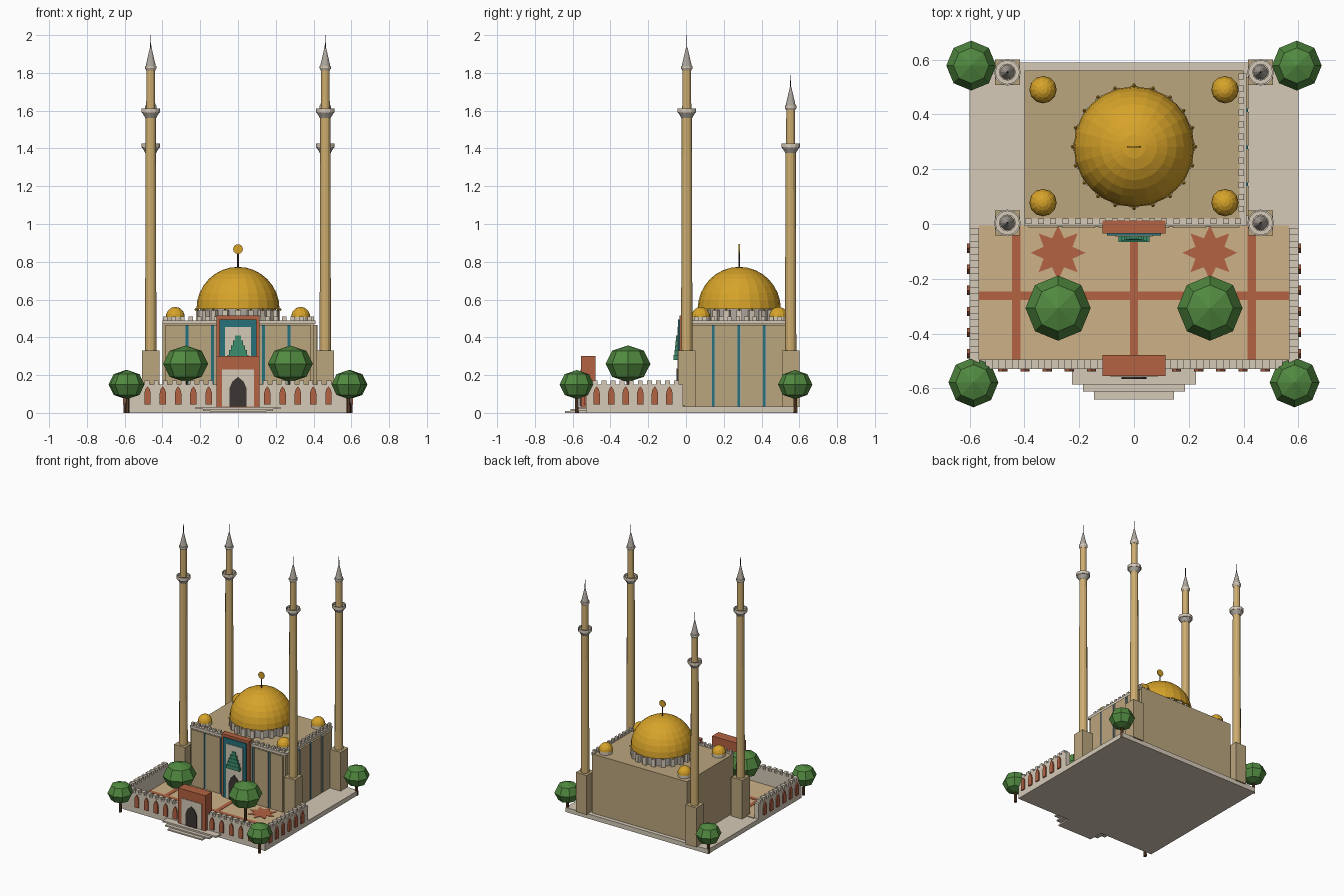
import bpy, bmesh
from math import sin, cos, pi
from mathutils import Vector

if "Cube" in bpy.data.objects:
    bpy.data.objects.remove(bpy.data.objects["Cube"])

def material(name, r, g, b):
    m = bpy.data.materials.new(name)
    m.diffuse_color = [(c / 255) ** 2.2 for c in (r, g, b)] + [1]
    m.use_nodes = True
    m.node_tree.nodes["Principled BSDF"].inputs["Base Color"].default_value = m.diffuse_color
    return m

STONE = material("pale_stone", 212, 200, 182)
TAN = material("tan_wall", 186, 164, 124)
SAND = material("sandstone", 205, 172, 112)
FLOOR = material("court_floor", 204, 176, 134)
RED = material("terracotta", 178, 98, 68)
TEAL = material("teal_tile", 42, 112, 122)
GREEN = material("green_tile", 62, 140, 108)
GOLD = material("gold", 214, 162, 46)
GREY = material("grey_stone", 172, 166, 156)
DARK = material("dark_opening", 62, 56, 54)
LEAF = material("leaf", 82, 136, 66)
BARK = material("bark", 92, 64, 44)

def finish(name, bm, mat):
    bmesh.ops.recalc_face_normals(bm, faces=bm.faces[:])
    me = bpy.data.meshes.new(name)
    bm.to_mesh(me)
    bm.free()
    me.materials.append(mat)
    ob = bpy.data.objects.new(name, me)
    bpy.context.collection.objects.link(ob)
    return ob

def boxes(name, mat, *ranges):
    """Each range is x0, x1, y0, y1, z0, z1."""
    bm = bmesh.new()
    for x0, x1, y0, y1, z0, z1 in ranges:
        vs = bmesh.ops.create_cube(bm, size=1)["verts"]
        for v in vs:
            v.co = Vector(((x0 + x1) / 2 + v.co.x * (x1 - x0),
                           (y0 + y1) / 2 + v.co.y * (y1 - y0),
                           (z0 + z1) / 2 + v.co.z * (z1 - z0)))
    return finish(name, bm, mat)

def lathe(name, mat, profile, n, x, y):
    bm = bmesh.new()
    vs = [bm.verts.new((x + r, y, z)) for r, z in profile]
    es = [bm.edges.new(p) for p in zip(vs, vs[1:])]
    bmesh.ops.spin(bm, geom=vs + es, cent=(x, y, 0), axis=(0, 0, 1), angle=2 * pi, steps=n)
    bmesh.ops.remove_doubles(bm, verts=bm.verts[:], dist=1e-4)
    return finish(name, bm, mat)

def plates(name, mat, outline, places, u, v, push):
    """Extrude a flat outline (in directions u, v) by push, at several places."""
    bm = bmesh.new()
    for p in places:
        f = bm.faces.new([bm.verts.new(Vector(p) + a * Vector(u) + b * Vector(v)) for a, b in outline])
        ext = bmesh.ops.extrude_face_region(bm, geom=[f], use_keep_orig=True)["geom"]
        bmesh.ops.translate(bm, vec=push, verts=[g for g in ext if isinstance(g, bmesh.types.BMVert)])
    return finish(name, bm, mat)

def arch(w, h):
    return [(-w, 0), (w, 0), (w, h * .62), (w * .65, h * .85), (0, h), (-w * .65, h * .85), (-w, h * .62)]

X, Y, Z = (1, 0, 0), (0, 1, 0), (0, 0, 1)

# Platform and entrance steps
boxes("platform", STONE, (-.6, .6, -.53, .59, 0, .035))
boxes("entrance_steps", STONE, (-.226, .226, -.585, -.52, .02, .032),
      (-.186, .186, -.612, -.52, .01, .02), (-.146, .146, -.64, -.52, 0, .01))

# Courtyard paving
boxes("court_floor", FLOOR, (-.565, .565, -.5, -.005, .03, .04))
boxes("paving_bands", RED, (-.565, .565, -.277, -.247, .03, .043),
      *[(x - .015, x + .015, -.5, -.005, .03, .0425) for x in (-.43, 0, .43)])
star = [((.1 if i % 2 == 0 else .057) * cos(i * pi / 8), (.1 if i % 2 == 0 else .057) * sin(i * pi / 8))
        for i in range(16)]
plates("paving_stars", RED, star, [(s * .277, -.105, .035) for s in (-1, 1)], X, Y, (0, 0, .008))

# Courtyard walls, merlons and arched niches
front_niche, front_merlon, side_merlon, side_niche = [], [], [], []
for s in (-1, 1):
    x0, x1 = sorted((s * .565, s * .6))
    a, b = sorted((s * .11, s * .6))
    boxes("court_side_wall", STONE, (x0, x1, -.53, -.015, .03, .15))
    boxes("court_front_wall", STONE, (a, b, -.53, -.495, .03, .15))
    for i in range(10):
        c = s * (.145 + i * .048)
        front_merlon.append((c - .013, c + .013, -.53, -.495, .15, .172))
        c = -.05 - i * .048
        side_merlon.append((x0, x1, c - .013, c + .013, .15, .172))
    front_niche += [(s * (.155 + i * .081), -.525, .045) for i in range(5)]
    plates("side_niches_" + ("right" if s > 0 else "left"), RED, arch(.017, .095),
           [(s * .595, -.088 - i * .077, .045) for i in range(6)], Y, Z, (s * .014, 0, 0))
boxes("court_front_merlons", STONE, *front_merlon)
boxes("court_side_merlons", STONE, *side_merlon)
plates("front_niches", RED, arch(.017, .095), front_niche, X, Z, (0, -.014, 0))

# Entrance gate
boxes("gate_block", RED, (-.115, .115, -.555, -.478, .03, .3))
boxes("gate_panel", STONE, (-.085, .085, -.559, -.55, .035, .23))
plates("gate_door", DARK, arch(.045, .155), [(0, -.555, .035)], X, Z, (0, -.01, 0))

# Prayer hall with facade bays on the front and right
boxes("hall_body", TAN, (-.4, .4, 0, .56, .03, .485))
front_x = [-.395, -.27, -.135, .135, .27, .395]
right_y = [.02, .145, .28, .415, .545]
panels, strips, trims = [], [], []
for a, b in zip(front_x, front_x[1:]):
    panels.append((a + .01, b - .01, -.012, .01, .03, .465))
for a, b in zip(right_y, right_y[1:]):
    panels.append((.39, .418, a + .01, b - .01, .03, .465))
for x in front_x[1:-1]:
    strips.append((x - .007, x + .007, -.01, .005, .03, .465))
    trims += [(x + s * .009 - .002, x + s * .009 + .002, -.014, .005, .03, .465) for s in (-1, 1)]
for y in right_y[1:-1]:
    strips.append((.395, .416, y - .007, y + .007, .03, .465))
    trims += [(.395, .42, y + s * .009 - .002, y + s * .009 + .002, .03, .465) for s in (-1, 1)]
boxes("facade_panels", TAN, *panels)
boxes("facade_tile_strips", TEAL, *strips)
boxes("facade_trims", GREY, *trims)
boxes("hall_parapet", STONE, (-.4, .41, -.008, .02, .47, .49), (.385, .41, .0, .55, .47, .49))
boxes("hall_merlons", STONE,
      *[(-.385 + i * .045 - .011, -.385 + i * .045 + .011, .0, .02, .485, .51) for i in range(18)],
      *[(.382, .402, .055 + i * .044 - .011, .055 + i * .044 + .011, .485, .51) for i in range(12)])

# Main portal with stepped tile hood
boxes("portal_frame", RED, (-.115, .115, -.034, .012, .03, .515))
boxes("portal_tile_frame", TEAL, (-.098, .098, -.042, -.03, .035, .495))
boxes("portal_panel", STONE, (-.07, .07, -.046, -.03, .035, .455))
boxes("portal_hood", GREEN, *[(-w, w, -.065 + i * .003, -.03, .28 + i * .026, .306 + i * .026)
                              for i, w in enumerate((.056, .047, .037, .027, .017))])
plates("portal_door", DARK, arch(.045, .2), [(0, -.042, .035)], X, Z, (0, -.008, 0))

# Main dome, drum and finial
def dome_profile(r, h, z, k):
    return [(r * cos(i * pi / 2 / k), z + h * sin(i * pi / 2 / k)) for i in range(k)] + [(0, z + h)]

CY = .282
lathe("dome_drum", GREY, [(0, .48), (.2, .48), (.2, .555), (0, .555)], 24, 0, CY)
ribs = [(.212 * cos(a), CY + .212 * sin(a)) for a in [2 * pi * i / 20 for i in range(20)]]
for i, (x, y) in enumerate(ribs):
    a = 2 * pi * i / 20
    radial, tangent = (cos(a), sin(a), 0), (-sin(a), cos(a), 0)
    plates("drum_rib", STONE, [(-.018, -.015), (.01, -.015), (.01, .015), (-.018, .015)],
           [(x, y, .485)], radial, tangent, (0, 0, .06))
    lathe("rib_cap", GOLD, [(0, .54), (.007, .547), (0, .555)], 6, x + .012 * cos(a), y + .012 * sin(a))
lathe("main_dome", GOLD, [(0, .55)] + dome_profile(.22, .223, .55, 8), 24, 0, CY)
lathe("finial_pole", DARK, [(0, .765), (.004, .765), (.004, .845), (0, .845)], 6, 0, CY)
plates("finial_disc", GOLD, [(.026 * cos(i * pi / 8), .026 * sin(i * pi / 8)) for i in range(16)],
       [(0, CY + .003, .867)], X, Z, (0, -.006, 0))

# Corner domes
for x in (-.332, .332):
    for y in (.078, .49):
        lathe("corner_drum", STONE, [(0, .48), (.047, .48), (.047, .512), (0, .512)], 12, x, y)
        lathe("corner_dome", GOLD, [(0, .508)] + dome_profile(.05, .053, .508, 5), 12, x, y)

# Minarets: b is balcony height, t is spire base, top is the tip
for x in (-.462, .462):
    for y, b, t, top in ((.004, 1.56, 1.825, 2.0), (.554, 1.375, 1.615, 1.79)):
        boxes("minaret_pedestal", TAN, (x - .046, x + .046, y - .046, y + .046, .03, .33))
        lathe("minaret_shaft", SAND, [(0, .3), (.03, .3), (.027, b + .02), (.024, b + .03), (.023, t), (0, t)], 12, x, y)
        lathe("minaret_balcony", GREY, [(0, b), (.028, b), (.036, b + .014), (.046, b + .03), (0, b + .03)], 12, x, y)
        lathe("balcony_rail", STONE, [(.023, b + .029), (.049, b + .029), (.049, b + .052), (.043, b + .052),
                                      (.043, b + .036), (.023, b + .036)], 12, x, y)
        lathe("minaret_collar", STONE, [(0, t - .012), (.024, t - .012), (.031, t), (.031, t + .012), (0, t + .012)], 12, x, y)
        lathe("minaret_spire", GREY, [(0, t + .01), (.027, t + .01), (.004, t + .11), (0, t + .112)], 12, x, y)
        lathe("spire_needle", DARK, [(0, t + .1), (.003, t + .1), (.002, top), (0, top)], 6, x, y)

# Trees: x, y, base, crown centre, radius, half height
for x, y, base, zc, r, h in ((.586, -.578, 0, .15, .091, .077), (.594, .578, 0, .15, .091, .077),
                             (.277, -.307, .035, .26, .119, .097)):
    for s in (-1, 1):
        lathe("tree_trunk", BARK, [(0, base), (.012, base), (.009, zc), (0, zc)], 6, s * x, y)
        lathe("tree_crown", LEAF, [(0, zc - h), (r * .71, zc - h * .71), (r, zc), (r * .71, zc + h * .71), (0, zc + h)],
              8, s * x, y)
